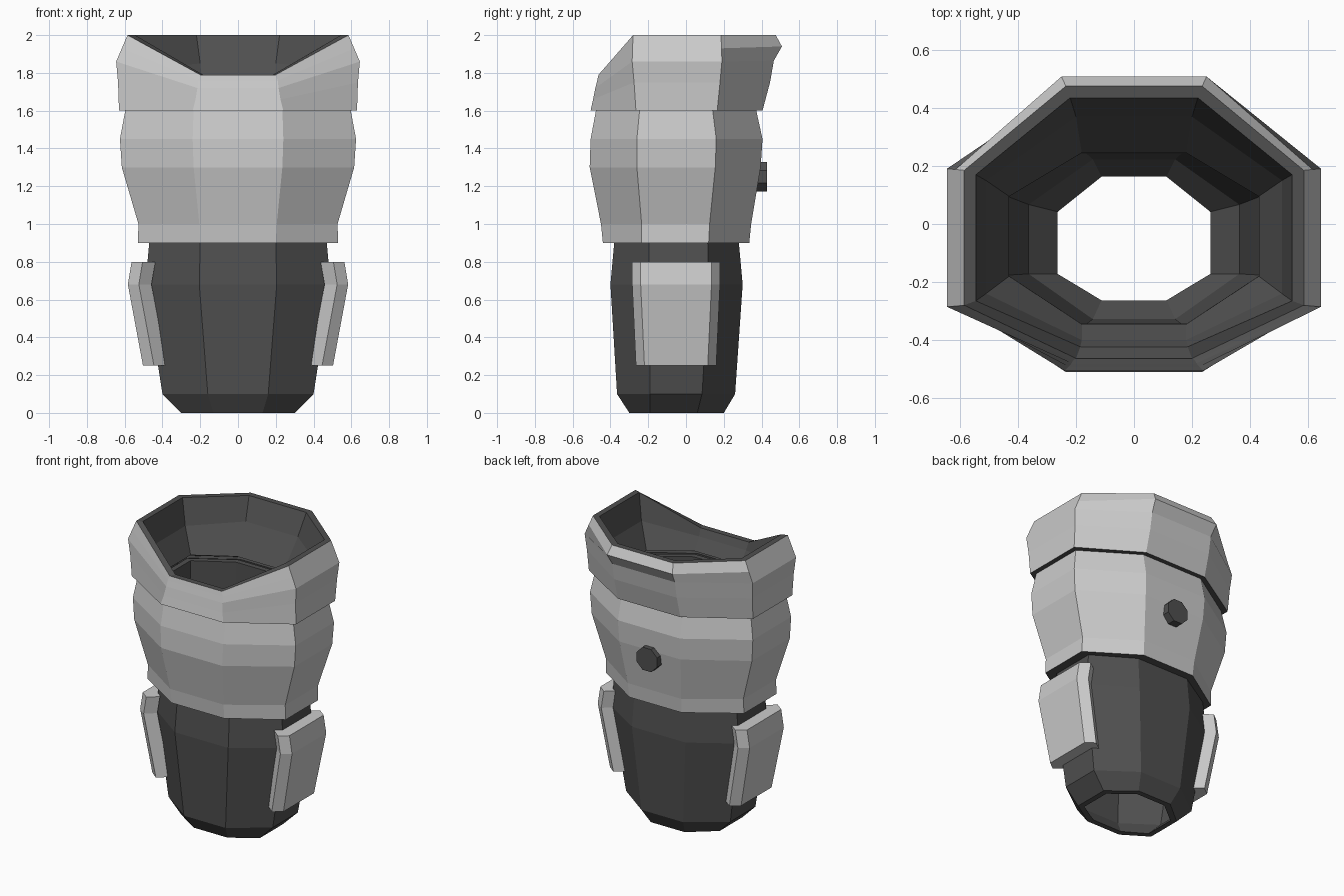
import bpy, math

if "Cube" in bpy.data.objects:
    bpy.data.objects.remove(bpy.data.objects["Cube"])

def material(name, value):
    m = bpy.data.materials.new(name)
    m.diffuse_color = (value, value, value, 1)
    m.use_nodes = True
    m.node_tree.nodes["Principled BSDF"].inputs["Base Color"].default_value = m.diffuse_color
    return m

light = material("light_grey", 0.8)
dark = material("dark_grey", 0.08)

def make_object(name, verts, faces, mats):
    me = bpy.data.meshes.new(name)
    me.from_pydata(verts, [], faces)
    me.update()
    ob = bpy.data.objects.new(name, me)
    bpy.context.collection.objects.link(ob)
    for m in mats:
        me.materials.append(m)
    return ob

def skin(rows, n, closed=False):
    total = rows * n
    return [(i*n + j, i*n + (j+1) % n, ((i+1)*n + (j+1) % n) % total, ((i+1)*n + j) % total)
            for i in range(rows if closed else rows - 1) for j in range(n)]

def inset(rings, t, c):
    """Inner wall: the same rings, top to bottom, moved inwards."""
    return [(z, zf, zb, f-c, g-c, w-t, yf+t, s0+c, s1-c, yb-t)
            for z, zf, zb, f, g, w, yf, s0, s1, yb in rings[::-1]]

def shell(name, rings, inner, outer):
    """Octagonal walled tube. Ring: side z, front z, back z, front and back
    flat half widths, half width, front y, side front y, side back y, back y."""
    verts = []
    for z, zf, zb, f, g, w, yf, s0, s1, yb in rings + inner:
        verts += [(-f, yf, zf), (f, yf, zf), (w, s0, z), (w, s1, z),
                  (g, yb, zb), (-g, yb, zb), (-w, s1, z), (-w, s0, z)]
    ob = make_object(name, verts, skin(len(rings + inner), 8, True), [outer, dark])
    # everything but the outside is dark
    for p in ob.data.polygons:
        p.material_index = int(p.index >= 8*(len(rings) - 1))

def level(z, f, *dims):
    return (z, z, z, f, f) + dims

# Dark tapered lower sleeve, running up inside the band
sleeve = [
    level(0.00, 0.13, 0.30, -0.30, -0.19, 0.06, 0.20),
    level(0.10, 0.16, 0.40, -0.365, -0.19, 0.085, 0.26),
    level(0.68, 0.205, 0.49, -0.40, -0.195, 0.12, 0.30),
    level(0.90, 0.20, 0.47, -0.38, -0.195, 0.115, 0.28),
    level(1.62, 0.20, 0.47, -0.38, -0.195, 0.115, 0.28)]
shell("lower_sleeve", sleeve, inset(sleeve, 0.037, 0.018), dark)

# Bulging middle band
band = [
    level(0.90, 0.20, 0.53, -0.44, -0.235, 0.12, 0.335),
    level(1.00, 0.205, 0.527, -0.45, -0.235, 0.125, 0.345),
    level(1.30, 0.235, 0.615, -0.51, -0.26, 0.155, 0.395),
    level(1.45, 0.24, 0.625, -0.505, -0.26, 0.16, 0.405),
    level(1.61, 0.235, 0.595, -0.475, -0.245, 0.14, 0.37)]
shell("middle_band", band, inset(band, 0.06, 0.035), light)

# Upper collar, cut low at the front, with a funnel inside
collar = [
    (1.60, 1.60, 1.60, 0.24, 0.24, 0.63, -0.505, -0.265, 0.165, 0.405),
    (1.75, 1.66, 1.75, 0.225, 0.24, 0.635, -0.492, -0.275, 0.18, 0.445),
    (1.86, 1.72, 1.865, 0.215, 0.24, 0.645, -0.48, -0.285, 0.19, 0.465),
    (1.93, 1.76, 1.94, 0.21, 0.25, 0.615, -0.47, -0.283, 0.188, 0.508),
    (2.00, 1.79, 2.00, 0.20, 0.235, 0.585, -0.463, -0.28, 0.185, 0.475)]
funnel = [
    (2.00, 1.79, 2.00, 0.185, 0.22, 0.545, -0.423, -0.265, 0.17, 0.435),
    (1.82, 1.74, 1.85, 0.18, 0.20, 0.51, -0.40, -0.24, 0.15, 0.37),
    (1.66, 1.66, 1.66, 0.18, 0.18, 0.43, -0.345, -0.18, 0.095, 0.245),
    (1.60, 1.60, 1.60, 0.225, 0.225, 0.585, -0.46, -0.245, 0.14, 0.36)]
shell("upper_collar", collar, funnel, light)

# Side pads wrapping the lower sleeve
for side, label in ((1, "right"), (-1, "left")):
    verts = []
    for z, x, grow in ((0.25, 0.503, 0), (0.68, 0.583, 0.02), (0.80, 0.563, 0.02)):
        a, b = -0.265 - grow, 0.16 + grow
        for dx, y in ((0, a + 0.045), (0, b - 0.045), (0.058, b), (0.125, b - 0.05),
                      (0.1, b - 0.075), (0.1, a + 0.09), (0.125, a + 0.055), (0.058, a)):
            verts.append((side * (x - dx), y, z))
    faces = skin(3, 8) + [tuple(range(7, -1, -1)), tuple(range(16, 24))]
    if side < 0:
        faces = [f[::-1] for f in faces]
    make_object(label + "_side_pad", verts, faces, [light])

# Octagonal button on the back
bpy.ops.mesh.primitive_cylinder_add(vertices=8, radius=0.085, depth=0.08,
                                    location=(0, 0.39, 1.25),
                                    rotation=(math.pi/2, math.pi/8, 0))
button = bpy.context.object
button.name = "back_button"
button.data.materials.append(dark)
